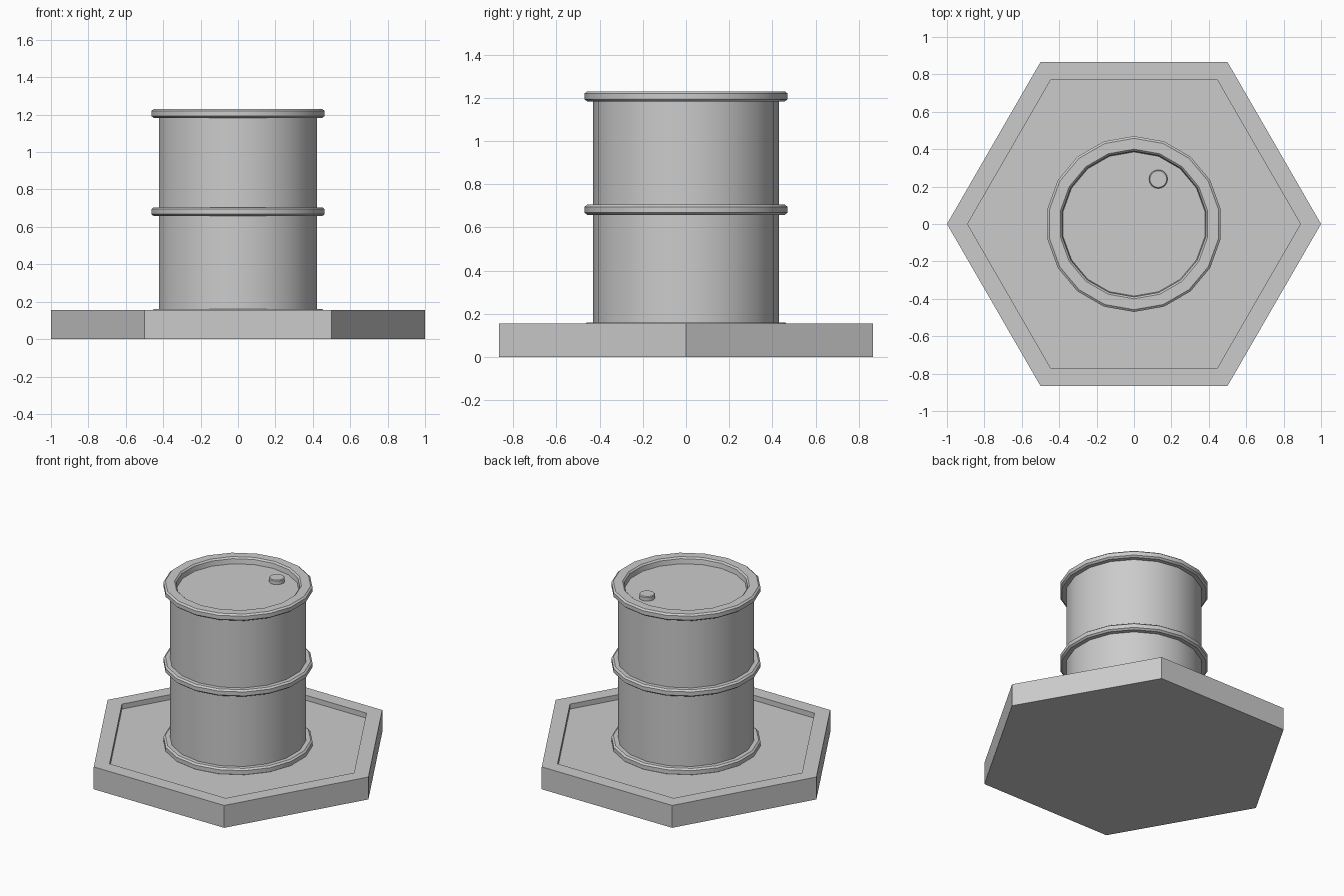
import bpy, bmesh
from math import sin, cos, pi, radians

if "Cube" in bpy.data.objects:
    bpy.data.objects.remove(bpy.data.objects["Cube"])


def lathe(name, profile, sides, start=0.0, centre=(0, 0), smooth=True):
    """Spin (radius, z) points around z; a zero radius closes an end."""
    bm = bmesh.new()
    rings = []
    for r, z in profile:
        if r == 0:
            rings.append([bm.verts.new((centre[0], centre[1], z))] * sides)
        else:
            rings.append([bm.verts.new((centre[0] + r * cos(start + 2 * pi * i / sides),
                                        centre[1] + r * sin(start + 2 * pi * i / sides), z))
                          for i in range(sides)])
    for a, b in zip(rings, rings[1:]):
        for i in range(sides):
            j = (i + 1) % sides
            bm.faces.new(dict.fromkeys((a[i], a[j], b[j], b[i])))
    bmesh.ops.recalc_face_normals(bm, faces=bm.faces[:])
    mesh = bpy.data.meshes.new(name)
    bm.to_mesh(mesh)
    bm.free()
    obj = bpy.data.objects.new(name, mesh)
    bpy.context.collection.objects.link(obj)
    if smooth:
        bpy.ops.object.select_all(action='DESELECT')
        obj.select_set(True)
        bpy.context.view_layer.objects.active = obj
        bpy.ops.object.shade_smooth_by_angle(angle=radians(30))
    return obj


def hoop(bottom, top):
    """Chamfered hoop standing out from the barrel wall."""
    return [(0.43, bottom), (0.458, bottom), (0.47, bottom + 0.01),
            (0.47, top - 0.01), (0.458, top), (0.43, top)]


# Hexagonal base tile with a shallow recessed floor
FLOOR = 0.12
lathe("hex_base", [(0, 0), (1, 0), (1, 0.155), (0.89, 0.155), (0.89, FLOOR), (0, FLOOR)],
      6, smooth=False)

# Barrel body with three hoops and a sunken lid
LID = 1.187
body = [(0, 0.112)] + hoop(0.112, 0.16) + hoop(0.658, 0.705)
body += hoop(1.183, 1.23)[:-1]
body += [(0.40, 1.23), (0.39, 1.22), (0.385, LID), (0, LID)]
lathe("barrel", body, 18, start=pi / 2)

# Bung cap on the lid
lathe("bung_cap", [(0, LID - 0.005), (0.05, LID - 0.005), (0.05, 1.212), (0.045, 1.217), (0, 1.217)],
      16, centre=(0.13, 0.24))
